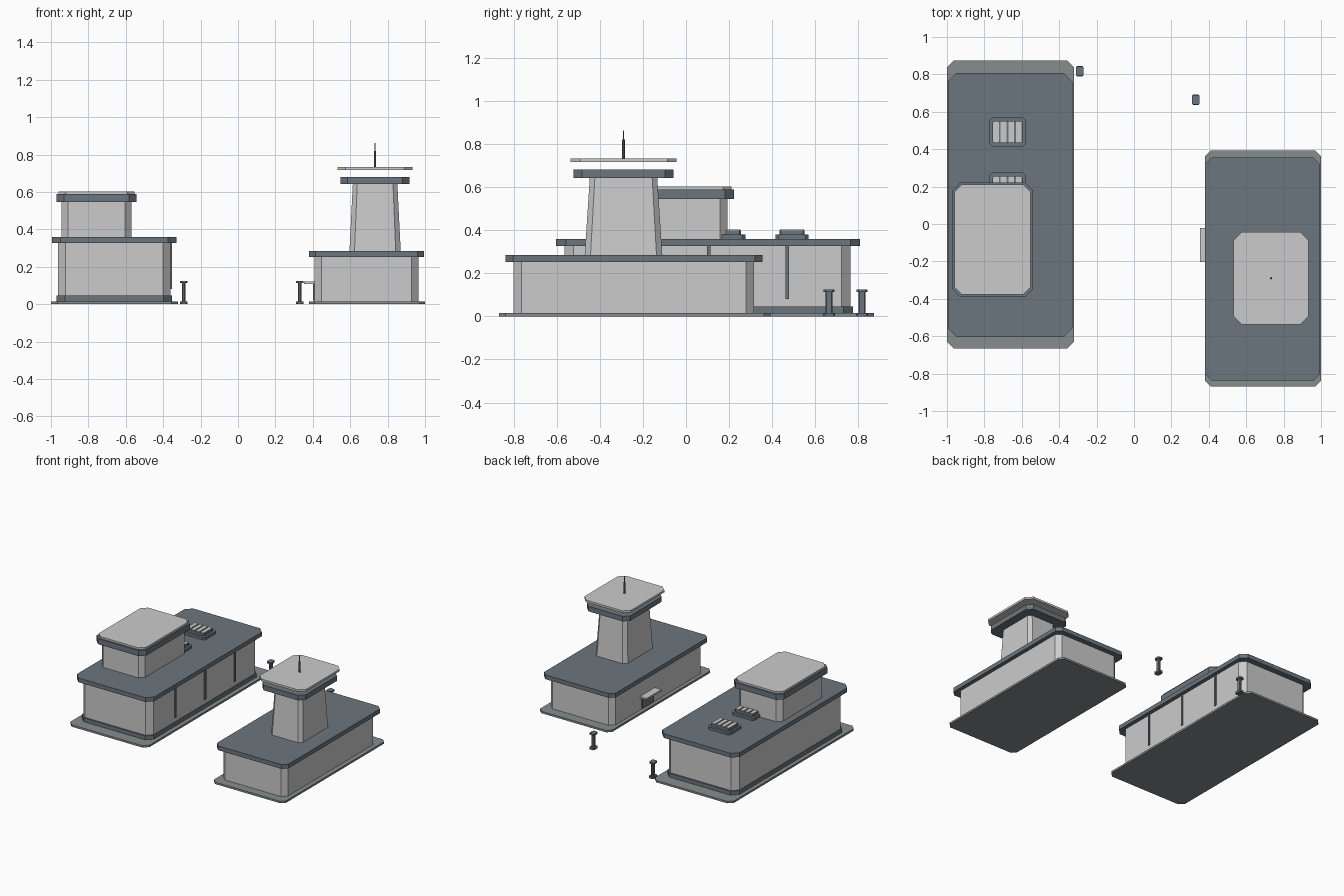
import bpy, bmesh

if "Cube" in bpy.data.objects:
    bpy.data.objects.remove(bpy.data.objects["Cube"])


def material(name, rgb):
    m = bpy.data.materials.new(name)
    m.diffuse_color = (*rgb, 1)
    m.use_nodes = True
    m.node_tree.nodes["Principled BSDF"].inputs["Base Color"].default_value = m.diffuse_color
    return m


DARK = material("dark_slate", (0.15, 0.18, 0.21))
STONE = material("pavement", (0.24, 0.27, 0.27))
GREY = None


def slab(name, x, y, z, chamfer=0.0, mat=GREY, taper=1.0):
    """Prism over a rectangle with cut corners; the top can shrink by taper."""
    cx, cy = sum(x) / 2, sum(y) / 2
    hx, hy, c = (x[1] - x[0]) / 2, (y[1] - y[0]) / 2, chamfer
    if c:
        plan = [(hx, c - hy), (hx, hy - c), (hx - c, hy), (c - hx, hy),
                (-hx, hy - c), (-hx, c - hy), (c - hx, -hy), (hx - c, -hy)]
    else:
        plan = [(hx, -hy), (hx, hy), (-hx, hy), (-hx, -hy)]
    bm = bmesh.new()
    low = [bm.verts.new((cx + a, cy + b, z[0])) for a, b in plan]
    top = [bm.verts.new((cx + a * taper, cy + b * taper, z[1])) for a, b in plan]
    bm.faces.new(low[::-1])
    bm.faces.new(top)
    n = len(plan)
    for i in range(n):
        j = (i + 1) % n
        bm.faces.new((low[i], low[j], top[j], top[i]))
    me = bpy.data.meshes.new(name)
    bm.to_mesh(me)
    bm.free()
    ob = bpy.data.objects.new(name, me)
    bpy.context.collection.objects.link(ob)
    if mat:
        me.materials.append(mat)
    return ob


# Left building: pavement, plinth, hall and roof
slab("hall_pavement", (-1.0, -0.32), (-0.665, 0.873), (0, 0.015), 0.035, STONE)
slab("hall_plinth", (-0.97, -0.353), (-0.575, 0.775), (0.015, 0.045), 0.045, DARK)
slab("hall_walls", (-0.963, -0.36), (-0.563, 0.763), (0.045, 0.326), 0.042)
slab("hall_roof", (-0.995, -0.33), (-0.603, 0.808), (0.326, 0.359), 0.045, DARK)

# Upper storey
slab("upper_walls", (-0.943, -0.57), (-0.36, 0.193), (0.359, 0.545), 0.035)
slab("upper_cornice", (-0.97, -0.542), (-0.39, 0.222), (0.545, 0.588), 0.04, DARK)
slab("upper_roof", (-0.96, -0.553), (-0.377, 0.211), (0.588, 0.602), 0.04)

# Wall strips on the side facing the yard
for i in range(3):
    y = -0.26 + 0.365 * i
    slab(f"wall_strip_{i + 1}", (-0.362, -0.352), (y - 0.008, y + 0.008), (0.08, 0.326), 0, DARK)

# Roof vents with slats
for i, y in enumerate((0.492, 0.198)):
    n = i + 1
    slab(f"vent_base_{n}", (-0.773, -0.58), (y - 0.077, y + 0.077), (0.359, 0.379), 0.015, DARK)
    slab(f"vent_box_{n}", (-0.757, -0.597), (y - 0.058, y + 0.058), (0.379, 0.398), 0.008, DARK)
    for k in range(4):
        x = -0.738 + 0.0405 * k
        slab(f"vent_slat_{n}_{k + 1}", (x - 0.015, x + 0.015), (y - 0.055, y + 0.055), (0.398, 0.403))

# Right building: pavement, walls and roof
slab("station_pavement", (0.38, 1.0), (-0.868, 0.393), (0, 0.015), 0.03, STONE)
slab("station_walls", (0.41, 0.965), (-0.8, 0.315), (0.015, 0.252), 0.037)
slab("station_roof", (0.38, 0.995), (-0.837, 0.355), (0.252, 0.285), 0.035, DARK)

# Tapered tower, cornice, raised roof slab and mast
slab("tower_shaft", (0.596, 0.87), (-0.47, -0.11), (0.285, 0.642), 0.027, taper=0.87)
slab("tower_cornice", (0.548, 0.918), (-0.521, -0.059), (0.642, 0.681), 0.038, DARK)
slab("tower_roof", (0.532, 0.934), (-0.536, -0.044), (0.717, 0.733), 0.043)
for name, r, z in (("mast_lower", 0.006, (0.733, 0.82)), ("mast_tip", 0.003, (0.82, 0.862))):
    slab(name, (0.733 - r, 0.733 + r), (-0.29 - r, -0.29 + r), z, r * 0.58, DARK)

# Service counter on the wall facing the yard
slab("counter_panel", (0.402, 0.412), (-0.18, -0.04), (0.02, 0.108), 0, DARK)
slab("counter_shelf", (0.353, 0.412), (-0.203, -0.022), (0.108, 0.121))

# Bollards
for i, (x, y) in enumerate(((-0.29, 0.817), (0.33, 0.664))):
    for part, hx, hy, z, c in (("foot", 0.021, 0.028, (0, 0.015), 0.008),
                               ("post", 0.010, 0.016, (0.015, 0.112), 0.005),
                               ("cap", 0.021, 0.025, (0.112, 0.125), 0.008)):
        slab(f"bollard_{part}_{i + 1}", (x - hx, x + hx), (y - hy, y + hy), z, c, DARK)
